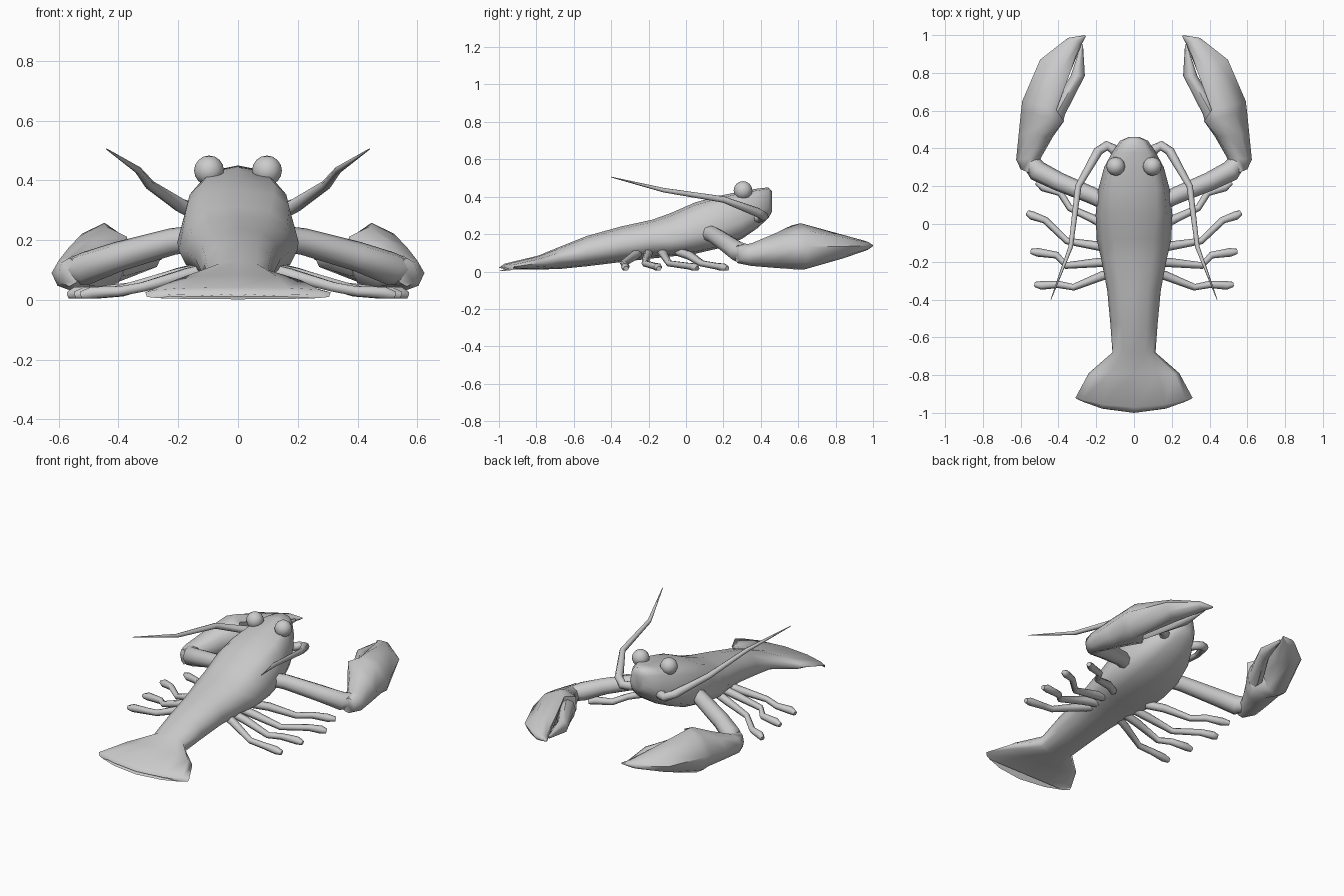
import bpy, bmesh
from math import cos, sin, pi, copysign
from mathutils import Vector


def loft(name, rings, mirror=False, angle=50):
    """Skin a list of equal-sized point rings and cap both ends."""
    bm = bmesh.new()
    loops = [[bm.verts.new(p) for p in ring] for ring in rings]
    n = len(loops[0])
    for a, b in zip(loops, loops[1:]):
        for i in range(n):
            j = (i + 1) % n
            bm.faces.new((a[i], a[j], b[j], b[i]))
    bm.faces.new(loops[0])
    bm.faces.new(loops[-1])
    bmesh.ops.recalc_face_normals(bm, faces=bm.faces)
    me = bpy.data.meshes.new(name)
    bm.to_mesh(me)
    bm.free()
    ob = bpy.data.objects.new(name, me)
    bpy.context.collection.objects.link(ob)
    finish(ob, mirror, angle)
    return ob


def finish(ob, mirror, angle):
    bpy.ops.object.select_all(action='DESELECT')
    ob.select_set(True)
    bpy.context.view_layer.objects.active = ob
    bpy.ops.object.shade_smooth_by_angle(angle=angle * pi / 180)
    if mirror:
        ob.modifiers.new("Mirror", 'MIRROR').use_mirror_merge = False


def section(a, b, low, high, n=10, power=1.0, belly=0.5, taper=0.0, skew=0.0):
    """Upright ring spanning plan points a and b, between two heights.
    power squares the upper half, taper narrows it, skew leans it towards a."""
    a, b = Vector(a), Vector(b)
    mid, half = (a + b) / 2, (b - a) / 2
    zc = low + (high - low) * belly
    ring = []
    for i in range(n):
        t = 2 * pi * i / n
        e = power if t < pi else (power + 1) / 2
        c, s = (copysign(abs(v) ** e, v) if abs(v) > 1e-6 else 0.0
                for v in (cos(t), sin(t)))
        up = max(s, 0)
        p = mid + half * (c * (1 - taper * up) - skew * up)
        ring.append((p.x, p.y, zc + s * ((high - zc) if s > 0 else (zc - low))))
    return ring


def tube(name, path, radii, n=8):
    """Tapered mirrored tube through the path points."""
    pts = [Vector(p) for p in path]
    rings = []
    for i, p in enumerate(pts):
        d = (pts[min(i + 1, len(pts) - 1)] - pts[max(i - 1, 0)]).normalized()
        u = d.cross(Vector((0, 0, 1))).normalized()
        v = u.cross(d)
        rings.append([p + radii[i] * (u * cos(2 * pi * k / n) + v * sin(2 * pi * k / n))
                      for k in range(n)])
    return loft(name, rings, True, 75)


# Body and tail fan: y, half width, bottom, top, squareness, backward bow of the middle
body = [(0.46, 0.03, 0.32, 0.43, 0.7, 0), (0.44, 0.075, 0.285, 0.45, 0.6, 0),
        (0.38, 0.115, 0.23, 0.443, 0.5, 0), (0.30, 0.158, 0.175, 0.43, 0.48, 0),
        (0.18, 0.190, 0.125, 0.405, 0.5, 0), (0.05, 0.203, 0.095, 0.37, 0.6, 0),
        (-0.08, 0.198, 0.08, 0.313, 0.75, 0), (-0.18, 0.175, 0.07, 0.277, 0.85, 0),
        (-0.35, 0.142, 0.05, 0.24, 0.9, 0), (-0.53, 0.125, 0.028, 0.19, 0.9, 0),
        (-0.68, 0.114, 0.013, 0.13, 0.9, 0), (-0.79, 0.24, 0.011, 0.085, 0.9, 0),
        (-0.92, 0.31, 0.012, 0.042, 0.9, 0.05), (-0.925, 0.305, 0.002, 0.02, 0.8, 0.075)]
rings = []
for y, w, lo, hi, power, bow in body:
    front = y > -0.1
    ring = section((-w, y), (w, y), lo, hi, 12, power,
                   0.36 if front else 0.45, 0.12 if front else 0)
    rings.append([(x, yy - bow * (1 - (x / w) ** 2), z) for x, yy, z in ring])
loft("body_and_tail_fan", rings, angle=75)

# Eyes
bpy.ops.mesh.primitive_uv_sphere_add(segments=12, ring_count=8, radius=0.05)
eye = bpy.context.object
eye.name = "eyes"
for v in eye.data.vertices:
    v.co += Vector((0.097, 0.305, 0.433))
finish(eye, True, 60)

# Claw arms
tube("claw_arms", [(0.12, 0.10, 0.21), (0.22, 0.15, 0.195), (0.40, 0.225, 0.145),
                   (0.51, 0.28, 0.105), (0.575, 0.36, 0.095)],
     [0.042, 0.045, 0.05, 0.056, 0.04])

# Claw hand with the fixed outer finger: inner point, outer point, low, high, lean
hand = [((0.53, 0.26), (0.60, 0.29), 0.045, 0.14, 0), ((0.49, 0.355), (0.624, 0.34), 0.03, 0.15, 0.1),
        ((0.43, 0.46), (0.61, 0.48), 0.02, 0.20, 0.25), ((0.37, 0.545), (0.598, 0.60), 0.012, 0.245, 0.4),
        ((0.435, 0.61), (0.592, 0.65), 0.01, 0.258, 0.85), ((0.34, 0.81), (0.497, 0.87), 0.07, 0.20, 0.5),
        ((0.275, 0.955), (0.35, 0.985), 0.115, 0.16, 0), ((0.254, 0.995), (0.262, 1.0), 0.134, 0.142, 0)]
loft("claw_hands", [section(a, b, lo, hi, 8, 1, 0.5, 0, k) for a, b, lo, hi, k in hand], True, 60)

# Movable inner finger
finger = [((0.375, 0.54), (0.45, 0.59), 0.06, 0.20), ((0.365, 0.58), (0.437, 0.62), 0.06, 0.20),
          ((0.26, 0.785), (0.335, 0.785), 0.10, 0.175), ((0.27, 0.95), (0.28, 0.95), 0.13, 0.148)]
loft("claw_fingers", [section(a, b, lo, hi, 8) for a, b, lo, hi in finger], True, 60)

# Antennae
tube("antennae", [(0.08, 0.34, 0.29), (0.105, 0.395, 0.29), (0.145, 0.415, 0.295),
                  (0.19, 0.385, 0.315), (0.295, 0.20, 0.385), (0.335, -0.12, 0.435),
                  (0.44, -0.40, 0.505)],
     [0.028, 0.028, 0.026, 0.025, 0.017, 0.012, 0.002])

# Walking legs: plan points from body to tip
legs = [[(0.12, -0.04), (0.20, 0.02), (0.34, 0.085), (0.39, 0.165), (0.48, 0.195), (0.515, 0.22)],
        [(0.12, -0.13), (0.20, -0.115), (0.355, -0.09), (0.47, 0.02), (0.54, 0.045), (0.565, 0.06)],
        [(0.10, -0.20), (0.20, -0.205), (0.36, -0.22), (0.41, -0.165), (0.51, -0.15), (0.545, -0.145)],
        [(0.09, -0.25), (0.17, -0.275), (0.32, -0.335), (0.40, -0.32), (0.49, -0.325), (0.525, -0.32)]]
heights = [0.105, 0.085, 0.043, 0.028, 0.024, 0.016]
for k, leg in enumerate(legs):
    tube(f"walking_legs_{k + 1}", [(x, y, z) for (x, y), z in zip(leg, heights)],
         [0.024, 0.024, 0.018, 0.019, 0.023, 0.014], 6)
